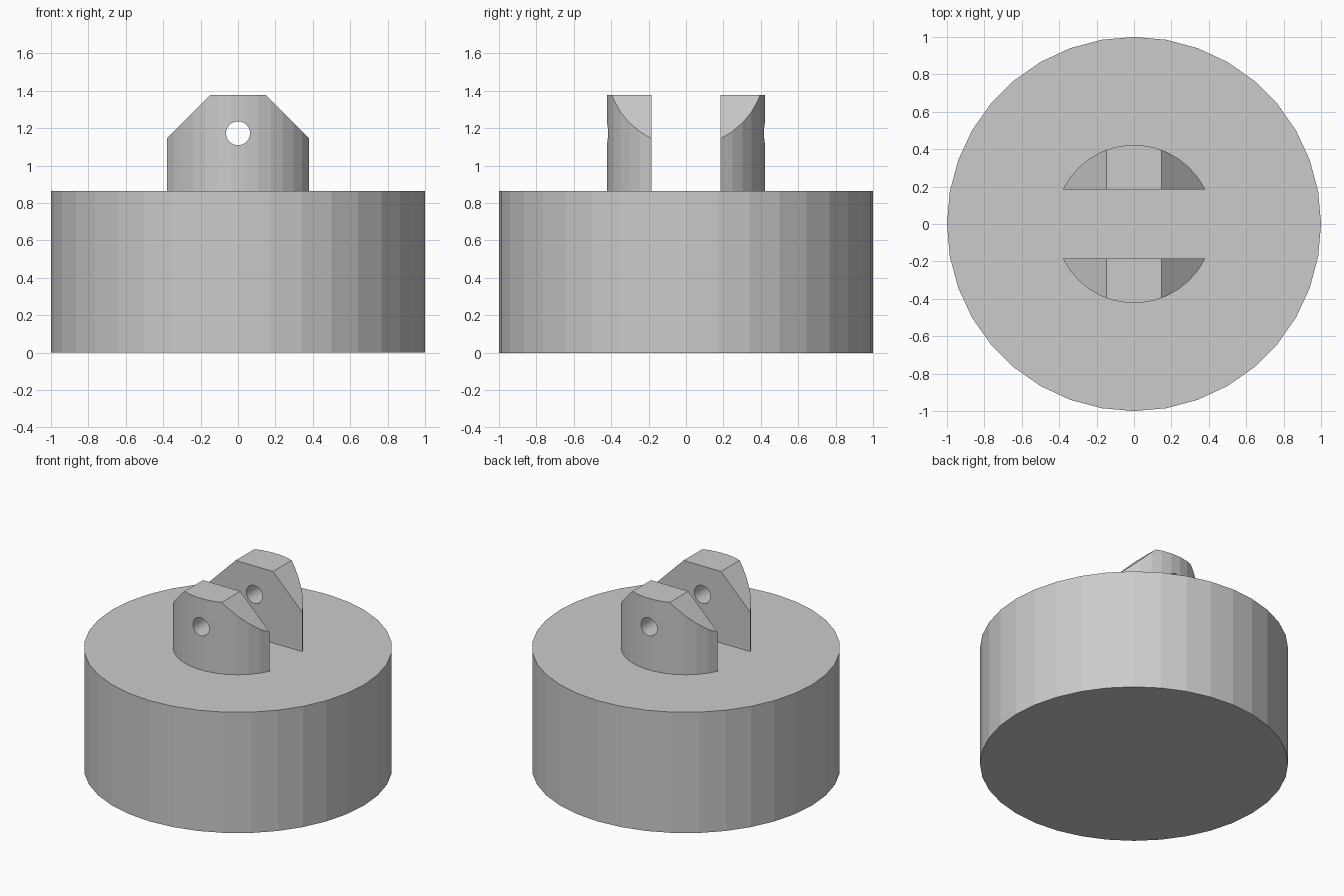
import bpy, bmesh
from math import pi, cos, sin, asin
from mathutils import Vector

if "Cube" in bpy.data.objects:
    bpy.data.objects.remove(bpy.data.objects["Cube"])

BASE_TOP, TOP = 0.865, 1.377
LUG_R, GAP = 0.423, 0.185


def link(name, bm):
    bmesh.ops.recalc_face_normals(bm, faces=bm.faces)
    mesh = bpy.data.meshes.new(name)
    bm.to_mesh(mesh)
    bm.free()
    obj = bpy.data.objects.new(name, mesh)
    bpy.context.collection.objects.link(obj)
    return obj


# Round base, flat faceted
bpy.ops.mesh.primitive_cylinder_add(vertices=36, radius=1, depth=BASE_TOP,
                                    location=(0, 0, BASE_TOP / 2))
bpy.context.object.name = "base"

# Lug: circular segment extruded upwards from the base top
bm = bmesh.new()
a0 = asin(GAP / LUG_R)
n = 13
arc = [a0 + (pi - 2 * a0) * i / n for i in range(n + 1)]
face = bm.faces.new([bm.verts.new((LUG_R * cos(a), LUG_R * sin(a), BASE_TOP))
                     for a in arc])
up = bmesh.ops.extrude_face_region(bm, geom=[face], use_keep_orig=True)
bmesh.ops.translate(bm, vec=(0, 0, TOP - BASE_TOP),
                    verts=[v for v in up["geom"] if isinstance(v, bmesh.types.BMVert)])
# 45 degree chamfers on both shoulders
for s in (-1, 1):
    cut = bmesh.ops.bisect_plane(bm, geom=bm.verts[:] + bm.edges[:] + bm.faces[:],
                                 plane_co=Vector((s * 0.148, 0, TOP)),
                                 plane_no=Vector((s, 0, 1)), clear_outer=True)
    bmesh.ops.holes_fill(bm, edges=[e for e in bm.edges if e.is_boundary])
lug = link("lugs", bm)

# Pin hole cutter
bpy.ops.mesh.primitive_cylinder_add(vertices=32, radius=0.064, depth=1,
                                    location=(0, 0.3, 1.173), rotation=(pi / 2, 0, 0))
cutter = bpy.context.object
cutter.name = "pin_hole_cutter"
cutter.hide_render = True
cutter.hide_set(True)

hole = lug.modifiers.new("pin_hole", 'BOOLEAN')
hole.operation = 'DIFFERENCE'
hole.solver = 'EXACT'
hole.object = cutter

# Second lug mirrored across the slot
mirror = lug.modifiers.new("mirror", 'MIRROR')
mirror.use_axis = (False, True, False)
mirror.use_mirror_merge = False
